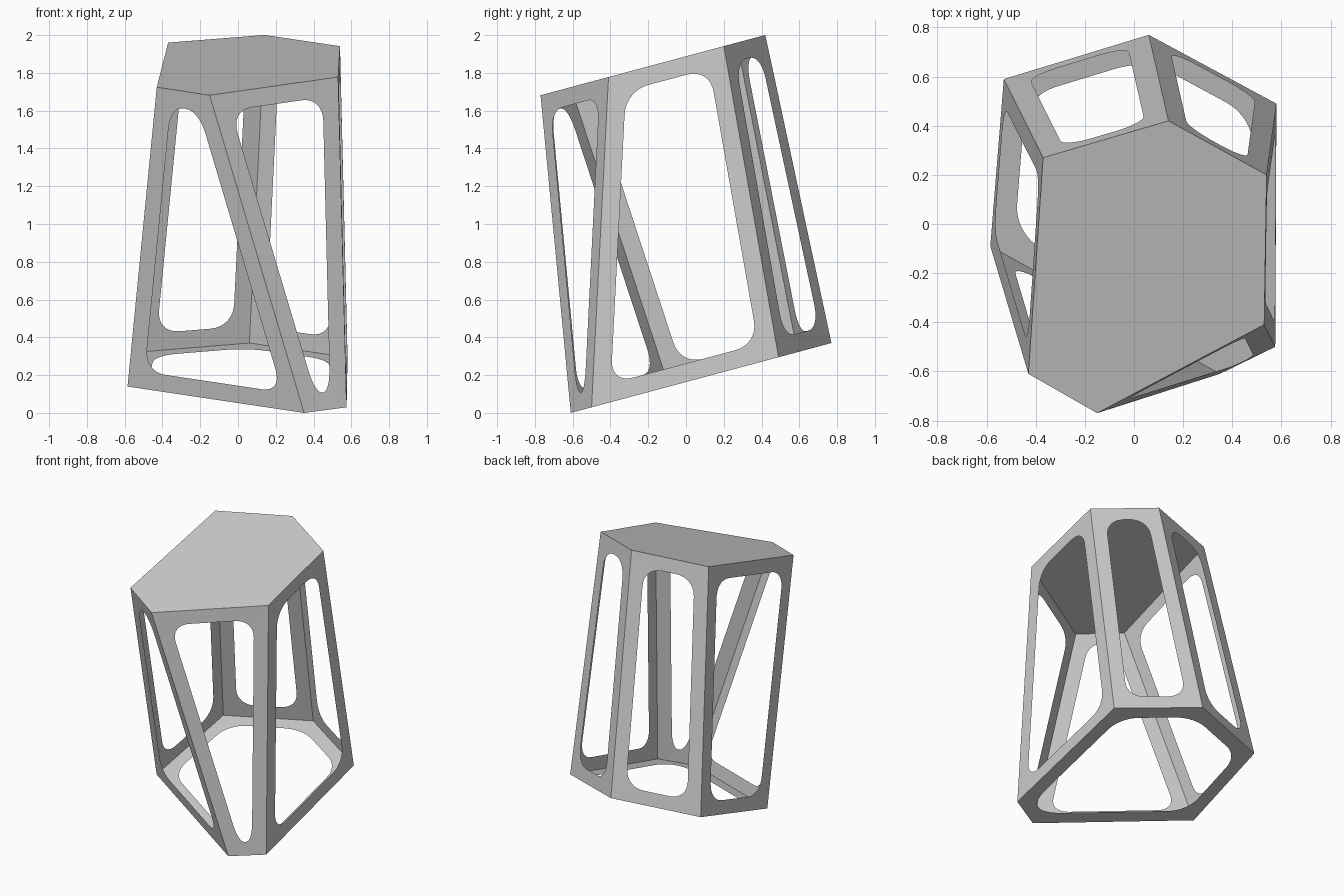
import bpy
import bmesh
from mathutils import Vector

if "Cube" in bpy.data.objects:
    bpy.data.objects.remove(bpy.data.objects["Cube"], do_unlink=True)

SLOPE = 0.268     # tilt of the lid and base planes
BAR = 0.095       # width of the border around each opening
ROUND = 0.125     # length of the corner rounding
STEPS = 8

GREY = (0.6, 0.6, 0.6, 1.0)
grey = bpy.data.materials.new("plain grey")
grey.use_nodes = True
grey.diffuse_color = GREY
grey.node_tree.nodes["Principled BSDF"].inputs["Base Color"].default_value = GREY


def tilted(points, height):
    """Lift plan points onto a sloping plane."""
    return [Vector((x, y, height + SLOPE * y)) for x, y in points]


def add_object(name, bm):
    mesh = bpy.data.meshes.new(name)
    bm.to_mesh(mesh)
    bm.free()
    mesh.materials.append(grey)
    obj = bpy.data.objects.new(name, mesh)
    bpy.context.collection.objects.link(obj)
    return obj


def inset(poly, width):
    """Move every side of a convex flat polygon inward."""
    result = []
    for i, p in enumerate(poly):
        before = (p - poly[i - 1]).normalized()
        after = (poly[(i + 1) % len(poly)] - p).normalized()
        result.append(p + (after - before) * width / before.cross(after).length)
    return result


def rounded_corners(poly):
    """Return one list of curve points for each corner."""
    arcs = []
    for i, p in enumerate(poly):
        ends = []
        for q in (poly[i - 1], poly[(i + 1) % len(poly)]):
            side = q - p
            ends.append(p + side.normalized() * min(ROUND, side.length * 0.45))
        arc = []
        for k in range(STEPS + 1):
            t = k / STEPS
            # rounder than a plain parabola: cubic with handles near the corner
            h0, h1 = ends[0].lerp(p, 0.6), ends[1].lerp(p, 0.6)
            arc.append(ends[0] * (1 - t) ** 3 + h0 * 3 * t * (1 - t) ** 2
                       + h1 * 3 * t * t * (1 - t) + ends[1] * t ** 3)
        arcs.append(arc)
    return arcs


def open_panel(name, poly):
    """Thin sheet with one rounded opening."""
    bm = bmesh.new()
    outer = [bm.verts.new(p) for p in poly]
    arcs = [[bm.verts.new(p) for p in arc]
            for arc in rounded_corners(inset(poly, BAR))]
    for i, corner in enumerate(outer):
        j = (i + 1) % len(outer)
        for a, b in zip(arcs[i], arcs[i][1:]):
            bm.faces.new((corner, b, a))
        bm.faces.new((corner, outer[j], arcs[j][0], arcs[i][-1]))
    return add_object(name, bm)


# Matching corners of lid and base, counter-clockwise from the front right
top = tilted([(-0.43, -0.61), (-0.15, -0.77), (0.53, -0.41),
              (0.54, 0.20), (0.14, 0.42), (-0.37, 0.27)], 1.888)
bottom = tilted([(-0.585, -0.09), (0.35, -0.61), (0.575, -0.50),
                 (0.58, 0.49), (0.06, 0.77), (-0.53, 0.59)], 0.1635)

# Solid lid
bm = bmesh.new()
bm.faces.new([bm.verts.new(p) for p in top])
add_object("lid", bm)

# Open base
open_panel("base_frame", bottom[::-1])

# Open sides
names = ["front_right", "front_left", "left", "back_left", "back_right", "right"]
for i, name in enumerate(names):
    j = (i + 1) % len(names)
    open_panel(name + "_side_frame", [bottom[i], bottom[j], top[j], top[i]])
